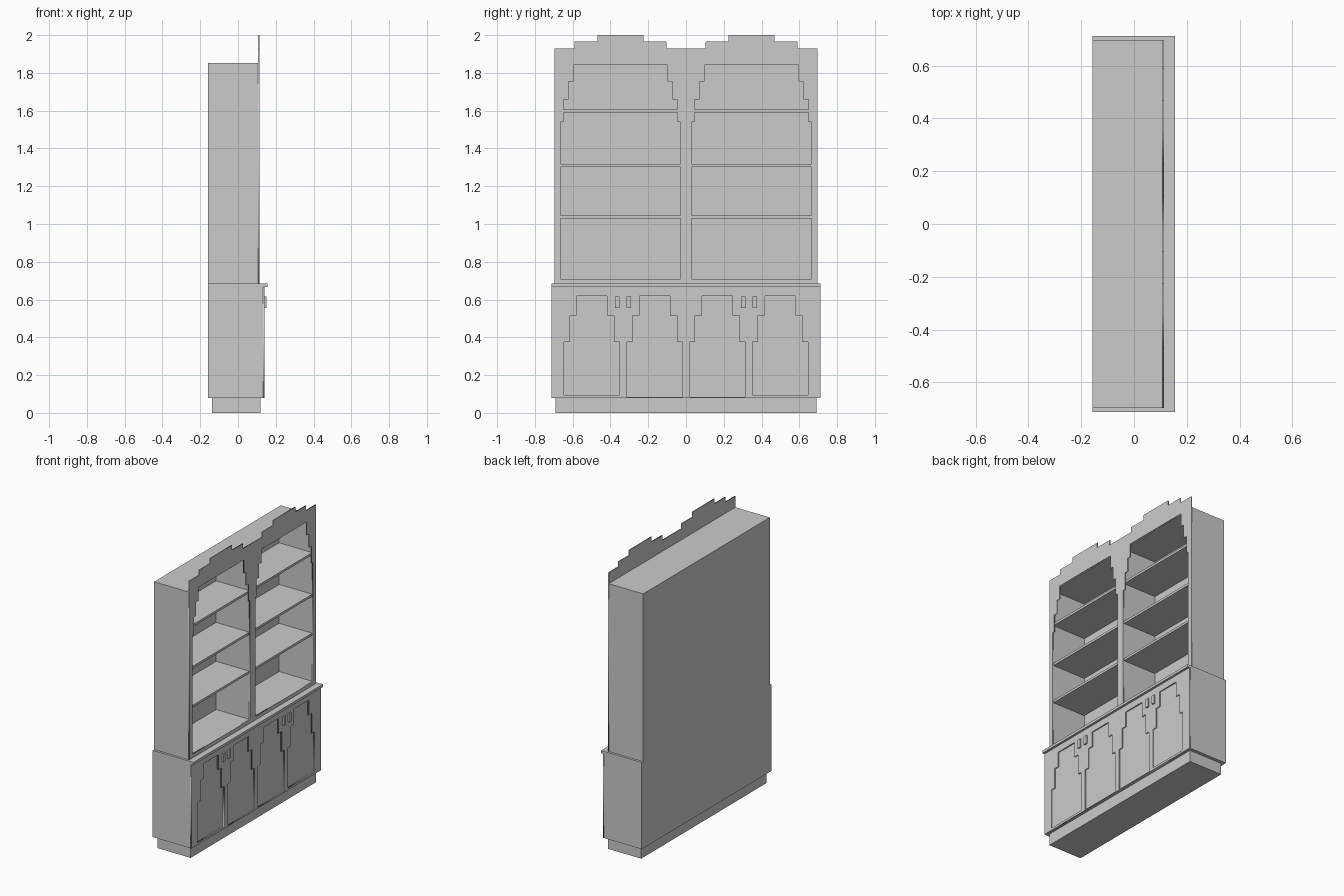
import bpy
from math import radians

if "Cube" in bpy.data.objects:
    bpy.data.objects.remove(bpy.data.objects["Cube"])


def box(name, x, y, z):
    """Box from (min, max) ranges."""
    bpy.ops.mesh.primitive_cube_add(size=1)
    ob = bpy.context.object
    ob.name = name
    ob.location = [(a + b) / 2 for a, b in (x, y, z)]
    ob.scale = [b - a for a, b in (x, y, z)]
    bpy.ops.object.transform_apply(location=True, rotation=False, scale=True)
    return ob


def sheet(name, x, loops):
    """Flat board in the y-z plane; the first loop is the outline, the rest are holes."""
    cu = bpy.data.curves.new(name, 'CURVE')
    cu.dimensions = '2D'
    cu.fill_mode = 'BOTH'
    cu.extrude = (x[1] - x[0]) / 2
    for pts in loops:
        sp = cu.splines.new('POLY')
        sp.points.add(len(pts) - 1)
        for p, (u, v) in zip(sp.points, pts):
            p.co = (u, v, 0, 1)
        sp.use_cyclic_u = True
    ob = bpy.data.objects.new(name, cu)
    bpy.context.collection.objects.link(ob)
    ob.rotation_euler = (radians(90), 0, radians(90))
    ob.location.x = (x[0] + x[1]) / 2
    bpy.ops.object.select_all(action='DESELECT')
    ob.select_set(True)
    bpy.context.view_layer.objects.active = ob
    bpy.ops.object.convert(target='MESH')
    return bpy.context.object


def stepped(c, z0, steps):
    """Stepped arch centred on c: steps are (half width, top z) from the bottom up."""
    right, z = [], z0
    for w, top in steps:
        right += [(w, z), (w, top)]
        z = top
    return [(c + w, z) for w, z in right] + [(c - w, z) for w, z in reversed(right)]


def mirrored(right):
    return right + [(-y, z) for y, z in reversed(right)]


BACK, W, UW = -0.158, 0.713, 0.697

# Base cabinet
box("plinth", (-0.138, 0.118), (-0.69, 0.69), (0, 0.08))
box("base_carcass", (BACK, 0.132), (-W, W), (0.08, 0.666))
box("countertop", (BACK, 0.156), (-W, W), (0.666, 0.684))

# Door front with recessed stepped panels
panels = []
for s in (-1, 1):
    for c, z0 in ((0.165, 0.085), (0.498, 0.095)):
        panels.append(stepped(s * c, z0, [(0.147, 0.375), (0.117, 0.515), (0.081, 0.62)]))
outline = [(-W, 0.08), (W, 0.08), (W, 0.666), (-W, 0.666)]
sheet("door_front", (0.132, 0.14), [outline] + panels)

# Paired door handles
for s in (-1, 1):
    for d in (-0.03, 0.03):
        y = s * 0.333 + d
        box("door_handle", (0.139, 0.15), (y - 0.012, y + 0.012), (0.555, 0.615))

# Bookcase carcass
FRONT = 0.107
box("back_panel", (BACK, -0.148), (-UW, UW), (0.684, 1.853))
box("top_panel", (-0.148, FRONT), (-UW, UW), (1.843, 1.853))
box("bottom_shelf", (-0.148, FRONT), (-0.664, 0.664), (0.684, 0.71))
box("divider", (-0.148, FRONT), (-0.029, 0.029), (0.71, 1.843))
for s in (-1, 1):
    y = sorted((s * 0.664, s * UW))
    box("side_panel", (-0.148, FRONT), y, (0.684, 1.843))
    for z in (1.03, 1.301, 1.591):
        box("shelf", (-0.148, FRONT), sorted((s * 0.029, s * 0.664)), (z, z + 0.016))

# Face frame with stepped crest and two stepped arch openings
crest = mirrored([(UW, 0.684), (UW, 1.93), (0.59, 1.93), (0.59, 1.965), (0.469, 1.965),
                  (0.469, 2.0), (0.226, 2.0), (0.226, 1.965), (0.104, 1.965), (0.104, 1.93)])
arches = [stepped(s * 0.3465, 0.71, [(0.3175, 1.54), (0.302, 1.66), (0.275, 1.755), (0.249, 1.848)])
          for s in (-1, 1)]
sheet("face_frame", (FRONT, 0.113), [crest] + arches)
